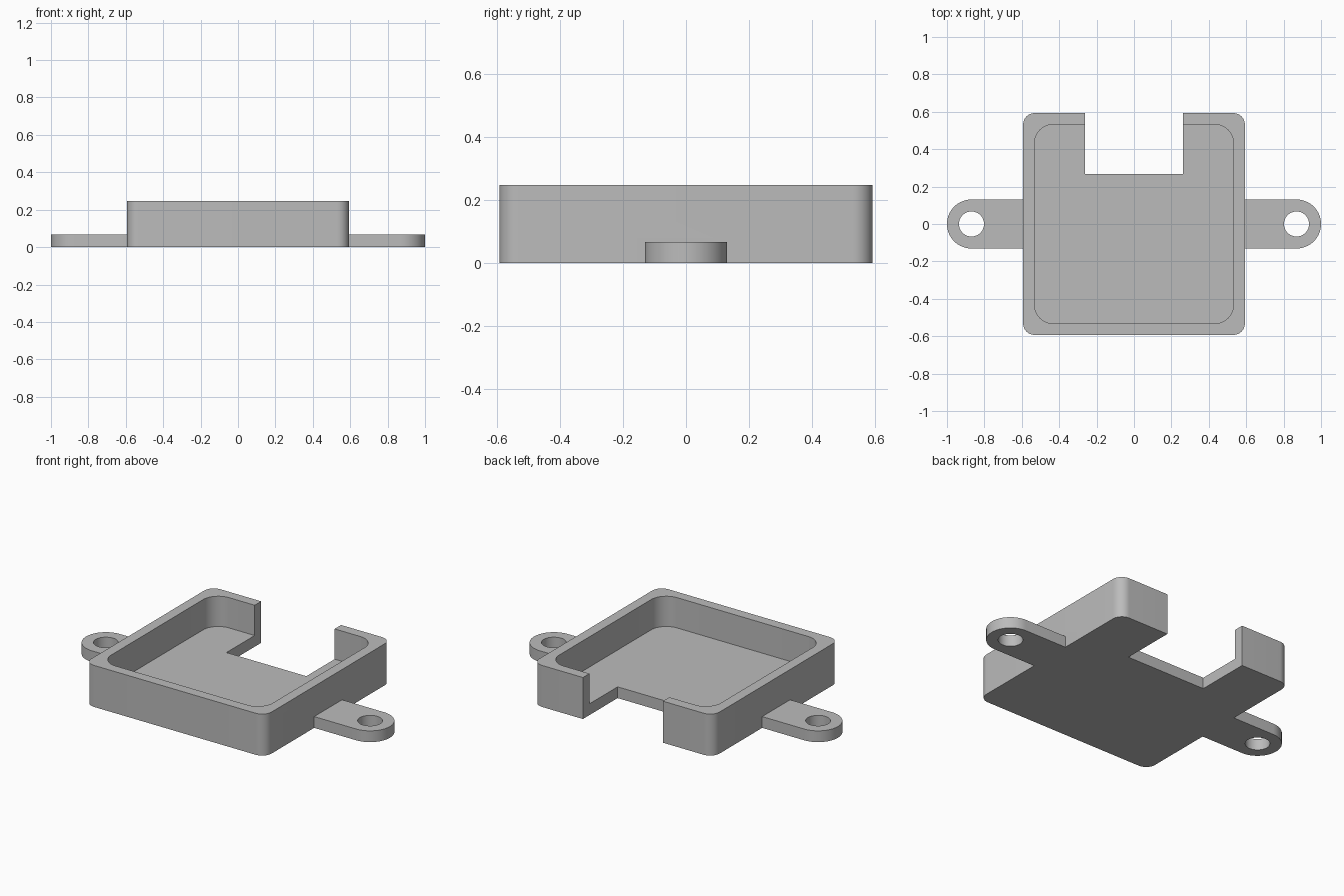
import bpy, bmesh, math

if "Cube" in bpy.data.objects:
    bpy.data.objects.remove(bpy.data.objects["Cube"], do_unlink=True)

HALF, HEIGHT, FLOOR = 0.593, 0.247, 0.067
TAB_X, TAB_R, HOLE_R = 0.869, 0.131, 0.067

grey = bpy.data.materials.new("plain grey")
grey.use_nodes = True
colour = (0.5, 0.5, 0.5, 1)
grey.diffuse_color = colour
grey.node_tree.nodes["Principled BSDF"].inputs["Base Color"].default_value = colour


def arc(cx, cy, r, start, end, steps):
    """Points along an arc, angles in degrees."""
    angles = [math.radians(start + (end - start) * i / steps) for i in range(steps + 1)]
    return [(cx + r * math.cos(a), cy + r * math.sin(a)) for a in angles]


def rounded_square(half, r):
    c = half - r
    points = []
    for i, (sx, sy) in enumerate([(1, 1), (-1, 1), (-1, -1), (1, -1)]):
        points += arc(sx * c, sy * c, r, 90 * i, 90 * i + 90, 12)
    return points


def prism(name, outline, z0, z1):
    """Extrude a closed outline between two heights."""
    bm = bmesh.new()
    base = bm.faces.new([bm.verts.new((x, y, z0)) for x, y in outline])
    top = bmesh.ops.extrude_face_region(bm, geom=[base])["geom"]
    verts = [v for v in top if isinstance(v, bmesh.types.BMVert)]
    bmesh.ops.translate(bm, verts=verts, vec=(0, 0, z1 - z0))
    bmesh.ops.recalc_face_normals(bm, faces=bm.faces)
    mesh = bpy.data.meshes.new(name)
    bm.to_mesh(mesh)
    bm.free()
    mesh.materials.append(grey)
    obj = bpy.data.objects.new(name, mesh)
    bpy.context.collection.objects.link(obj)
    return obj


def combine(target, tool, operation):
    """Apply a boolean and discard the tool."""
    bpy.context.view_layer.objects.active = target
    mod = target.modifiers.new("boolean", "BOOLEAN")
    mod.operation, mod.object, mod.solver = operation, tool, "EXACT"
    bpy.ops.object.modifier_apply(modifier=mod.name)
    bpy.data.objects.remove(tool, do_unlink=True)


# Open tray with a rounded pocket
tray = prism("mounting_tray", rounded_square(HALF, 0.062), 0, HEIGHT)
combine(tray, prism("pocket", rounded_square(0.532, 0.1), FLOOR, 1), "DIFFERENCE")

# Notch through the back wall and floor
notch = [(-0.263, 0.267), (0.263, 0.267), (0.263, 1), (-0.263, 1)]
combine(tray, prism("notch", notch, -1, 1), "DIFFERENCE")

# Rounded mounting tabs with screw holes on both sides
for side in (1, -1):
    root = HALF - 0.03
    outline = arc(TAB_X, 0, TAB_R, -90, 90, 32) + [(root, TAB_R), (root, -TAB_R)]
    tab = prism("tab", [(side * x, y) for x, y in outline], 0, FLOOR)
    hole = arc(side * TAB_X, 0, HOLE_R, 0, 360, 40)[:-1]
    combine(tab, prism("screw_hole", hole, -1, 1), "DIFFERENCE")
    combine(tray, tab, "UNION")

# Smooth curves, crisp edges
bpy.ops.object.select_all(action="DESELECT")
tray.select_set(True)
bpy.context.view_layer.objects.active = tray
bpy.ops.object.shade_smooth_by_angle(angle=math.radians(30))
